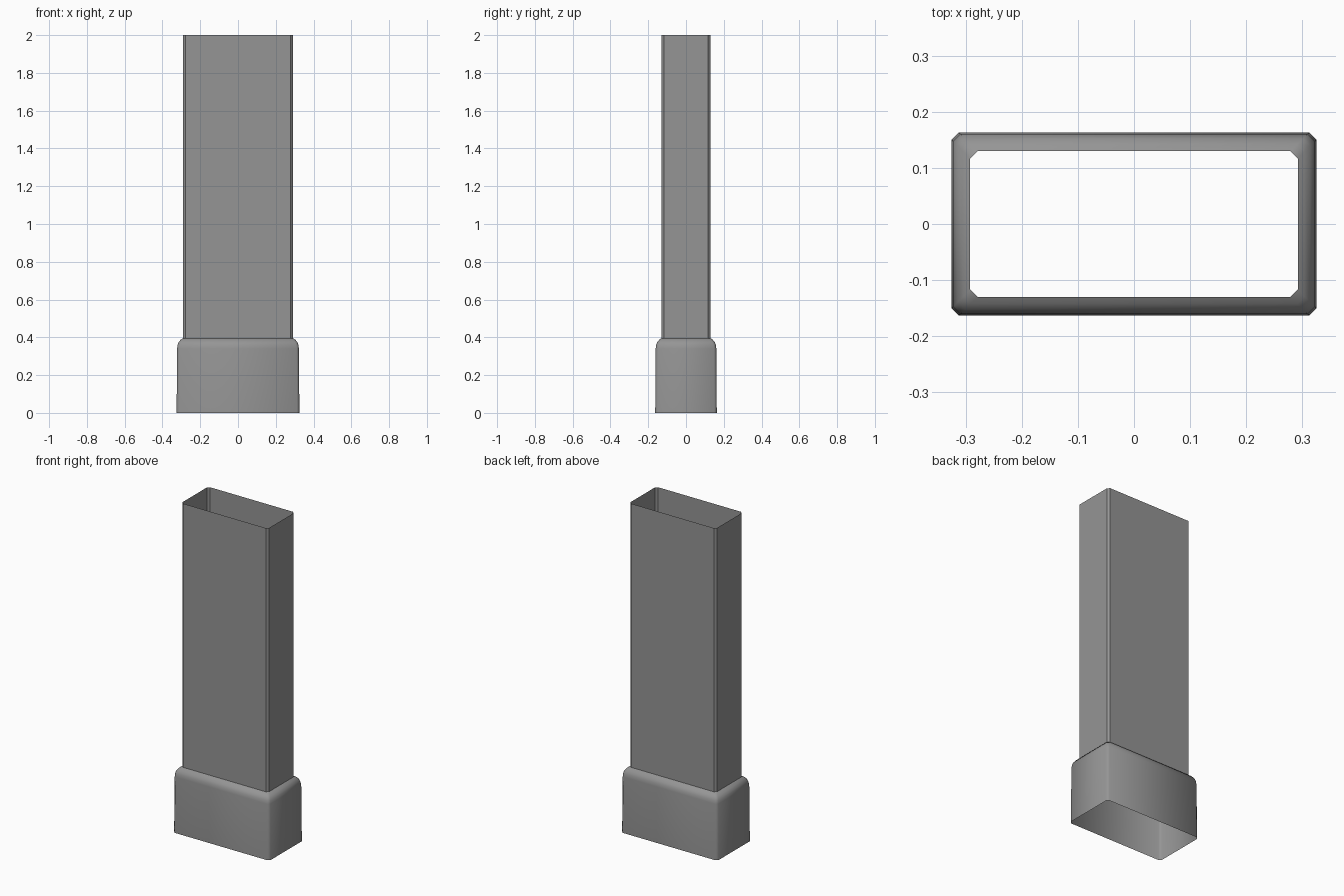
import bpy
import bmesh

cube = bpy.data.objects.get("Cube")
if cube:
    bpy.data.objects.remove(cube)

grey = bpy.data.materials.new("plain grey")
grey.use_nodes = True
colour = (0.3, 0.3, 0.3, 1)
grey.diffuse_color = colour
grey.node_tree.nodes["Principled BSDF"].inputs["Base Color"].default_value = colour


def ring(bm, hx, hy, z, cut=0.013):
    """Rectangle with chamfered corners."""
    pts = [(hx, hy - cut), (hx - cut, hy), (cut - hx, hy), (-hx, hy - cut),
           (-hx, cut - hy), (cut - hx, -hy), (hx - cut, -hy), (hx, cut - hy)]
    return [bm.verts.new((x, y, z)) for x, y in pts]


def loft(name, profile, smooth):
    """Open sleeve through (outward offset, height) pairs."""
    bm = bmesh.new()
    rings = [ring(bm, 0.292 + d, 0.13 + d, z) for d, z in profile]
    for low, high in zip(rings, rings[1:]):
        for i in range(8):
            j = (i + 1) % 8
            face = bm.faces.new((low[i], low[j], high[j], high[i]))
            face.smooth = smooth
    mesh = bpy.data.meshes.new(name)
    bm.to_mesh(mesh)
    bm.free()
    mesh.materials.append(grey)
    obj = bpy.data.objects.new(name, mesh)
    bpy.context.collection.objects.link(obj)


# Upright rectangular pipe, open at the top
loft("pipe", [(0, 0.395), (0, 2)], False)

# Wider socket with a rounded shoulder, open at the bottom
loft("socket", [(0.033, 0), (0.0305, 0.34), (0.028, 0.36), (0.022, 0.375),
                (0.012, 0.387), (0, 0.395)], True)
